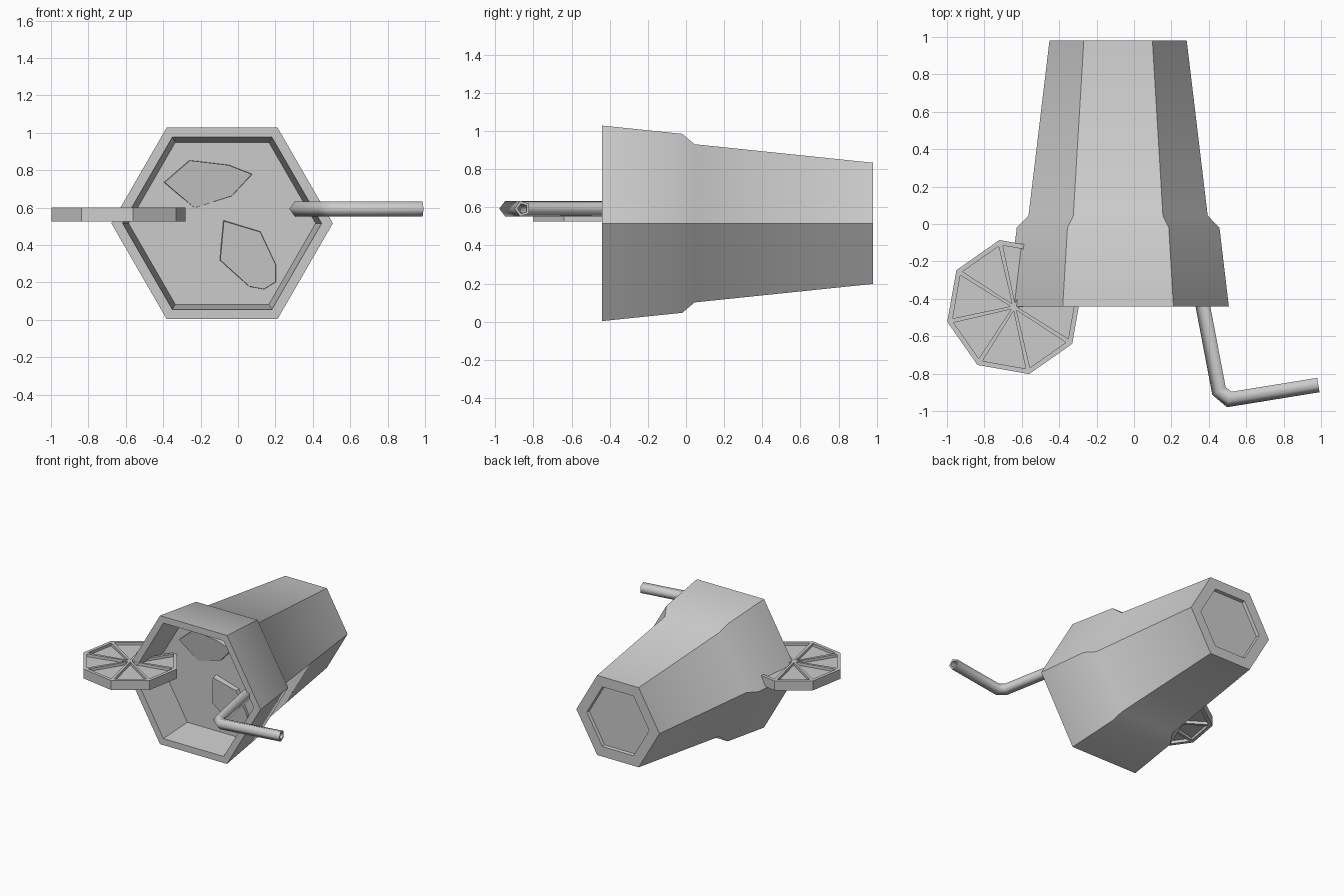
import bpy, bmesh
from math import cos, sin, radians, pi
from mathutils import Vector

if "Cube" in bpy.data.objects:
    bpy.data.objects.remove(bpy.data.objects["Cube"])

CX, CZ = -0.085, 0.516   # axis of the tumbler, which lies along y
FLOOR = -0.16            # y of the drink surface


def finish(name, bm, angle):
    bmesh.ops.recalc_face_normals(bm, faces=bm.faces[:])
    me = bpy.data.meshes.new(name)
    bm.to_mesh(me)
    bm.free()
    ob = bpy.data.objects.new(name, me)
    bpy.context.collection.objects.link(ob)
    bpy.ops.object.select_all(action='DESELECT')
    ob.select_set(True)
    bpy.context.view_layer.objects.active = ob
    bpy.ops.object.shade_smooth_by_angle(angle=radians(angle))
    return ob


def bridge(bm, a, b):
    n = len(a)
    for i in range(n):
        j = (i + 1) % n
        bm.faces.new((a[i], a[j], b[j], b[i]))


# Hexagonal tumbler: (y, radius) profile from drink surface to base recess
profile = [(FLOOR, 0.50), (-0.44, 0.532), (-0.44, 0.592), (-0.02, 0.542),
           (0.045, 0.479), (0.98, 0.367), (0.98, 0.275), (0.955, 0.27)]
bm = bmesh.new()
rings = [[bm.verts.new((CX + r * cos(k * pi / 3), y, CZ + r * sin(k * pi / 3)))
          for k in range(6)] for y, r in profile]
for a, b in zip(rings, rings[1:]):
    bridge(bm, a, b)
bm.faces.new(rings[0])
bm.faces.new(rings[-1])
finish("tumbler", bm, 45)

# Citrus slice: octagonal disc with eight recessed wedges on each side
bm = bmesh.new()
bmesh.ops.create_cone(bm, cap_ends=True, cap_tris=True, segments=8,
                      radius1=0.367, radius2=0.367, depth=0.075)
for sign in (1, -1):
    bm.normal_update()
    cap = [f for f in bm.faces if f.normal.z * sign > 0.9]
    bmesh.ops.inset_region(bm, faces=cap, thickness=0.015)
    bmesh.ops.inset_individual(bm, faces=cap, thickness=0.021)
    wedge_verts = list({v for f in cap for v in f.verts})
    bmesh.ops.inset_individual(bm, faces=cap, thickness=0.0, depth=-0.022)
turn = radians(12.5) - min((v.co.xy.angle_signed(Vector((1, 0))) % (pi / 4)
                            for v in bm.verts if v.co.xy.length > 0.36))
for v in bm.verts:
    x, y, z = v.co
    v.co = (x * cos(turn) - y * sin(turn) - 0.64,
            x * sin(turn) + y * cos(turn) - 0.444, z + 0.5635)
finish("citrus_slice", bm, 30)

# Bent hollow straw: two nested tubes swept along one path
SIDES = 5
path = [Vector(p) for p in ((0.27, 0.10, 0.593), (0.458, -0.89, 0.593),
                            (0.51, -0.934, 0.593), (0.985, -0.857, 0.593))]
bm = bmesh.new()
tubes = []
for radius in (0.043, 0.027):
    rings = []
    for i, p in enumerate(path):
        d0 = (p - path[i - 1]).normalized() if i else None
        d1 = (path[i + 1] - p).normalized() if i < len(path) - 1 else None
        d = ((d0 or d1) + (d1 or d0)).normalized()
        stretch = 1 / d.dot(d0 or d1)
        side = d.cross(Vector((0, 0, 1))) * stretch
        rings.append([bm.verts.new(p + radius * (side * cos(t) + Vector((0, 0, sin(t)))))
                      for t in (2 * pi * k / SIDES for k in range(SIDES))])
    for a, b in zip(rings, rings[1:]):
        bridge(bm, a, b)
    tubes.append(rings)
for end in (0, -1):
    bridge(bm, tubes[0][end], tubes[1][end])
finish("straw", bm, 80)


# Ice chunks: faceted lumps tilting out of the drink surface
def ice(name, outline, lean):
    bm = bmesh.new()
    c = sum((Vector(p) for p in outline), Vector((0, 0))) / len(outline)
    back = [bm.verts.new((x, FLOOR + 0.03, z)) for x, z in outline]
    front = []
    for p in outline:
        q = c + (Vector(p) - c) * 0.97
        rise = 0.025 + (q - c).dot(Vector(lean))
        front.append(bm.verts.new((q.x, FLOOR - rise, q.y)))
    bridge(bm, back, front)
    bm.faces.new(front)
    bm.faces.new(back)
    finish(name, bm, 40)


ice("ice_upper", [(-0.4, 0.735), (-0.26, 0.855), (-0.05, 0.83), (0.08, 0.78),
                  (-0.03, 0.66), (-0.235, 0.595)], (0, 0.15))
ice("ice_lower", [(-0.08, 0.535), (0.12, 0.475), (0.205, 0.295), (0.205, 0.2),
                  (0.14, 0.16), (0.06, 0.175), (-0.1, 0.32)], (-0.05, 0.08))
